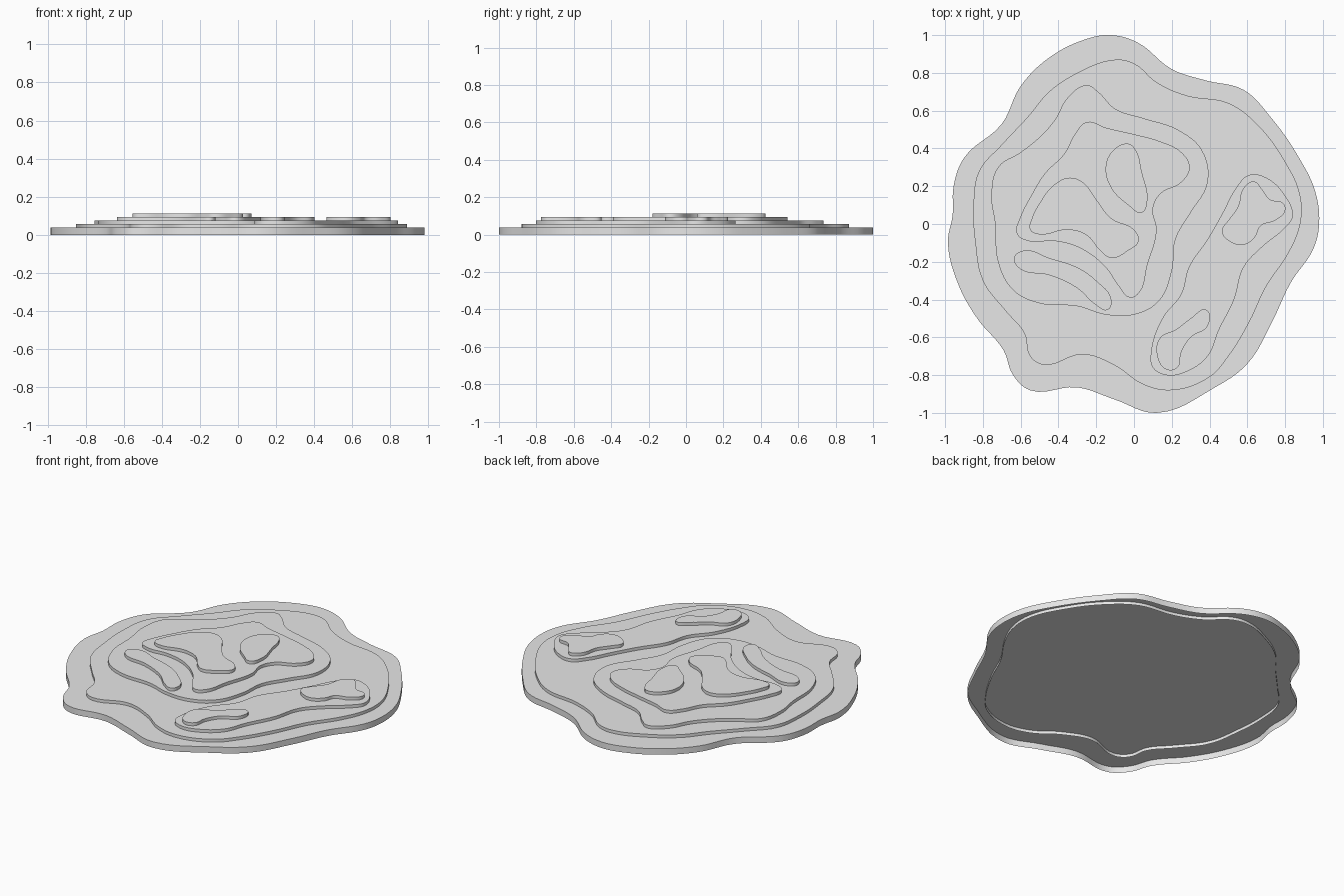
import bpy
import bmesh
import math
from mathutils import Vector
from mathutils.geometry import interpolate_bezier

default_cube = bpy.data.objects.get("Cube")
if default_cube:
    bpy.data.objects.remove(default_cube, do_unlink=True)

# One plain grey for every terrace
grey = bpy.data.materials.new("light grey")
grey.use_nodes = True
grey.diffuse_color = (0.8, 0.8, 0.8, 1)
grey.node_tree.nodes["Principled BSDF"].inputs["Base Color"].default_value = grey.diffuse_color

STEP = 0.01875          # rise from one contour to the next
DEPTH = 2 * STEP        # height of each terrace wall
SAMPLES = 7             # curve points per control segment


def smooth_loop(points):
    """Closed smooth curve through the control points."""
    pts = [Vector((x, y, 0)) for x, y in points]
    count = len(pts)
    tangents = []
    for i, p in enumerate(pts):
        arrive = (p - pts[i - 1]).normalized()
        leave = (pts[(i + 1) % count] - p).normalized()
        tangents.append((arrive + leave).normalized())
    loop = []
    for i, p in enumerate(pts):
        j = (i + 1) % count
        reach = (pts[j] - p).length * 0.37
        curve = interpolate_bezier(p, p + tangents[i] * reach,
                                   pts[j] - tangents[j] * reach, pts[j], SAMPLES)
        loop.extend(curve[:-1])
    return loop


def terrace(name, level, points):
    """Capped contour with a hanging wall, open underneath; points run clockwise."""
    top_z = DEPTH + level * STEP
    loop = smooth_loop(points)[::-1]
    bm = bmesh.new()
    top = [bm.verts.new((p.x, p.y, top_z)) for p in loop]
    low = [bm.verts.new((p.x, p.y, top_z - DEPTH)) for p in loop]
    bm.faces.new(top)
    for i in range(len(loop)):
        bm.faces.new((low[i - 1], low[i], top[i], top[i - 1]))
    mesh = bpy.data.meshes.new(name)
    bm.to_mesh(mesh)
    bm.free()
    mesh.materials.append(grey)
    obj = bpy.data.objects.new(name, mesh)
    bpy.context.collection.objects.link(obj)
    bpy.ops.object.select_all(action='DESELECT')
    obj.select_set(True)
    bpy.context.view_layer.objects.active = obj
    bpy.ops.object.shade_smooth_by_angle(angle=math.radians(30))
    return obj


# Shoreline base
terrace("base_terrace", 0, [
    (-.12, 1), (.02, .96), (.2, .82), (.38, .76), (.58, .71), (.72, .57),
    (.88, .34), (.96, .17), (.98, 0), (.95, -.13), (.83, -.31), (.73, -.52),
    (.6, -.74), (.42, -.87), (.12, -1), (-.1, -.93), (-.3, -.865),
    (-.55, -.88), (-.64, -.8), (-.69, -.67), (-.83, -.5), (-.93, -.32),
    (-.985, -.1), (-.96, .05), (-.955, .2), (-.9, .35), (-.7, .53),
    (-.6, .73), (-.45, .88), (-.25, .98)])

# Second terrace
terrace("lower_terrace", 1, [
    (-.1, .87), (0, .85), (.12, .75), (.28, .68), (.5, .64), (.65, .53),
    (.8, .33), (.88, .15), (.88, 0), (.82, -.15), (.7, -.33), (.61, -.52),
    (.5, -.7), (.4, -.81), (.2, -.88), (.05, -.85), (-.1, -.75), (-.27, -.69),
    (-.48, -.745), (-.55, -.7), (-.58, -.58), (-.68, -.46), (-.8, -.3),
    (-.84, -.1), (-.85, .1), (-.82, .28), (-.7, .42), (-.56, .57),
    (-.45, .7), (-.3, .8)])

# Main hill and the ridge beside it
terrace("main_hill_terrace", 2, [
    (-.25, .735), (-.19, .7), (-.1, .61), (.05, .56), (.23, .5), (.36, .39),
    (.39, .22), (.3, .06), (.22, -.08), (.2, -.25), (.13, -.41), (0, -.48),
    (-.15, -.48), (-.3, -.435), (-.5, -.42), (-.64, -.35), (-.72, -.2),
    (-.735, 0), (-.755, .15), (-.72, .3), (-.6, .38), (-.5, .46),
    (-.42, .55), (-.35, .67)])
terrace("side_ridge_terrace", 2, [
    (.61, .26), (.7, .245), (.8, .15), (.84, .04), (.8, -.02), (.68, -.12),
    (.58, -.23), (.53, -.4), (.45, -.56), (.39, -.7), (.27, -.785),
    (.17, -.8), (.1, -.76), (.09, -.68), (.15, -.5), (.25, -.37),
    (.29, -.23), (.39, -.08), (.47, .06), (.54, .19)])

# Upper terraces
terrace("upper_hill_terrace", 3, [
    (-.25, .54), (-.15, .51), (0, .475), (.13, .44), (.25, .38), (.295, .3),
    (.25, .22), (.14, .16), (.1, .08), (.12, -.03), (.07, -.22), (.03, -.36),
    (-.02, -.39), (-.08, -.33), (-.15, -.23), (-.28, -.13), (-.42, -.09),
    (-.56, -.09), (-.62, -.05), (-.6, .04), (-.55, .14), (-.47, .27),
    (-.37, .37), (-.31, .48)])
terrace("long_spur", 3, [
    (-.635, -.18), (-.58, -.14), (-.45, -.18), (-.3, -.23), (-.2, -.3),
    (-.12, -.4), (-.14, -.455), (-.2, -.43), (-.3, -.34), (-.45, -.27),
    (-.6, -.24)])
terrace("ridge_back_knoll", 3, [
    (.635, .225), (.68, .18), (.72, .13), (.79, .11), (.8, .07), (.75, .02),
    (.67, -.01), (.64, -.07), (.58, -.11), (.52, -.1), (.465, -.04),
    (.5, .02), (.55, .09), (.58, .19)])
terrace("ridge_front_knoll", 3, [
    (.385, -.455), (.39, -.54), (.3, -.6), (.25, -.68), (.23, -.76),
    (.17, -.77), (.12, -.68), (.14, -.6), (.22, -.56), (.3, -.5)])

# Summits
terrace("wide_summit", 4, [
    (-.34, .245), (-.27, .22), (-.2, .13), (-.12, .03), (0, -.03),
    (.025, -.09), (-.03, -.14), (-.12, -.18), (-.18, -.14), (-.25, -.06),
    (-.35, -.03), (-.5, -.055), (-.55, -.03), (-.54, .03), (-.5, .11),
    (-.42, .21)])
terrace("oval_summit", 4, [
    (-.03, .425), (.01, .39), (.04, .28), (.07, .12), (.04, .06),
    (-.03, .1), (-.12, .19), (-.15, .3), (-.11, .39)])
